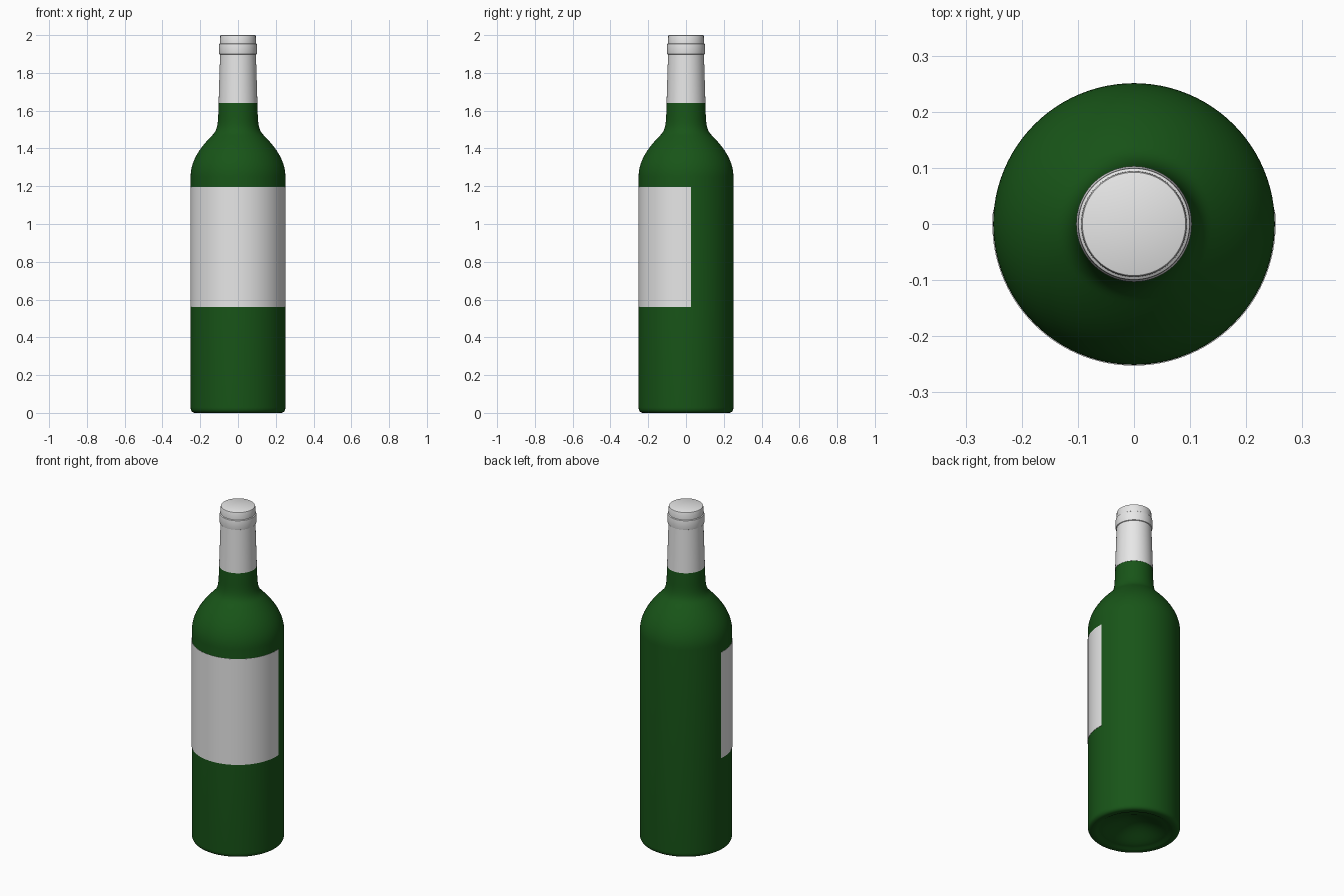
import bpy, bmesh, math
from mathutils import Vector
from mathutils.geometry import interpolate_bezier

if "Cube" in bpy.data.objects:
    bpy.data.objects.remove(bpy.data.objects["Cube"])

SIDES = 96


def material(name, rgb):
    m = bpy.data.materials.new(name)
    m.diffuse_color = (*rgb, 1.0)
    m.use_nodes = True
    m.node_tree.nodes["Principled BSDF"].inputs["Base Color"].default_value = m.diffuse_color
    return m


green = material("green_glass", (0.009, 0.09, 0.009))
pale = material("pale_grey", (0.8, 0.8, 0.8))


def curve(p0, c0, c1, p1, n=12):
    pts = [Vector((r, z, 0)) for r, z in (p0, c0, c1, p1)]
    return [(p.x, p.y) for p in interpolate_bezier(*pts, n)]


def lathe(name, profile, mat, start=0.0, sweep=math.tau, steps=SIDES):
    """Revolve (radius, height) points, listed bottom to top, about z."""
    full = abs(sweep - math.tau) < 1e-6
    bm = bmesh.new()
    rows = []
    for i in range(steps if full else steps + 1):
        a = start + sweep * i / steps
        rows.append([bm.verts.new((r * math.cos(a), r * math.sin(a), z)) for r, z in profile])
    for i in range(steps):
        a, b = rows[i], rows[(i + 1) % len(rows)]
        for j in range(len(profile) - 1):
            bm.faces.new((a[j], b[j], b[j + 1], a[j + 1]))
    bmesh.ops.remove_doubles(bm, verts=bm.verts, dist=1e-5)
    mesh = bpy.data.meshes.new(name)
    bm.to_mesh(mesh)
    bm.free()
    ob = bpy.data.objects.new(name, mesh)
    bpy.context.collection.objects.link(ob)
    mesh.materials.append(mat)
    bpy.ops.object.select_all(action='DESELECT')
    ob.select_set(True)
    bpy.context.view_layer.objects.active = ob
    bpy.ops.object.shade_smooth_by_angle(angle=math.radians(35))
    return ob


# Glass: hollowed base, rounded heel, straight body, shoulder and neck
glass = curve((0, 0.07), (0.08, 0.07), (0.14, 0.012), (0.195, 0.008))
glass += [(0.205, 0.002), (0.215, 0)]
glass += curve((0.225, 0), (0.242, 0), (0.251, 0.01), (0.251, 0.03), 8)
glass += curve((0.251, 1.25), (0.251, 1.34), (0.195, 1.41), (0.138, 1.468), 18)
glass += curve((0.138, 1.468), (0.115, 1.49), (0.107, 1.515), (0.105, 1.57), 10)[1:]
glass += [(0.101, 1.66)]
lathe("bottle_glass", glass, green)

# Foil capsule: tapered sleeve, raised collar and flat top
foil = [(0.099, 1.64), (0.103, 1.64), (0.095, 1.897), (0.099, 1.899), (0.1, 1.903),
        (0.1, 1.948), (0.099, 1.953), (0.0945, 1.956), (0.094, 1.994),
        (0.092, 1.999), (0.09, 2.0), (0, 2.0)]
lathe("foil_capsule", foil, pale)

# Label wrapped a little past the front half
extra = math.radians(5.8)
label = [(0.2505, 0.56), (0.2525, 0.56), (0.2525, 1.195), (0.2505, 1.195)]
lathe("label", label, pale, math.pi - extra, math.pi + 2 * extra, 64)
